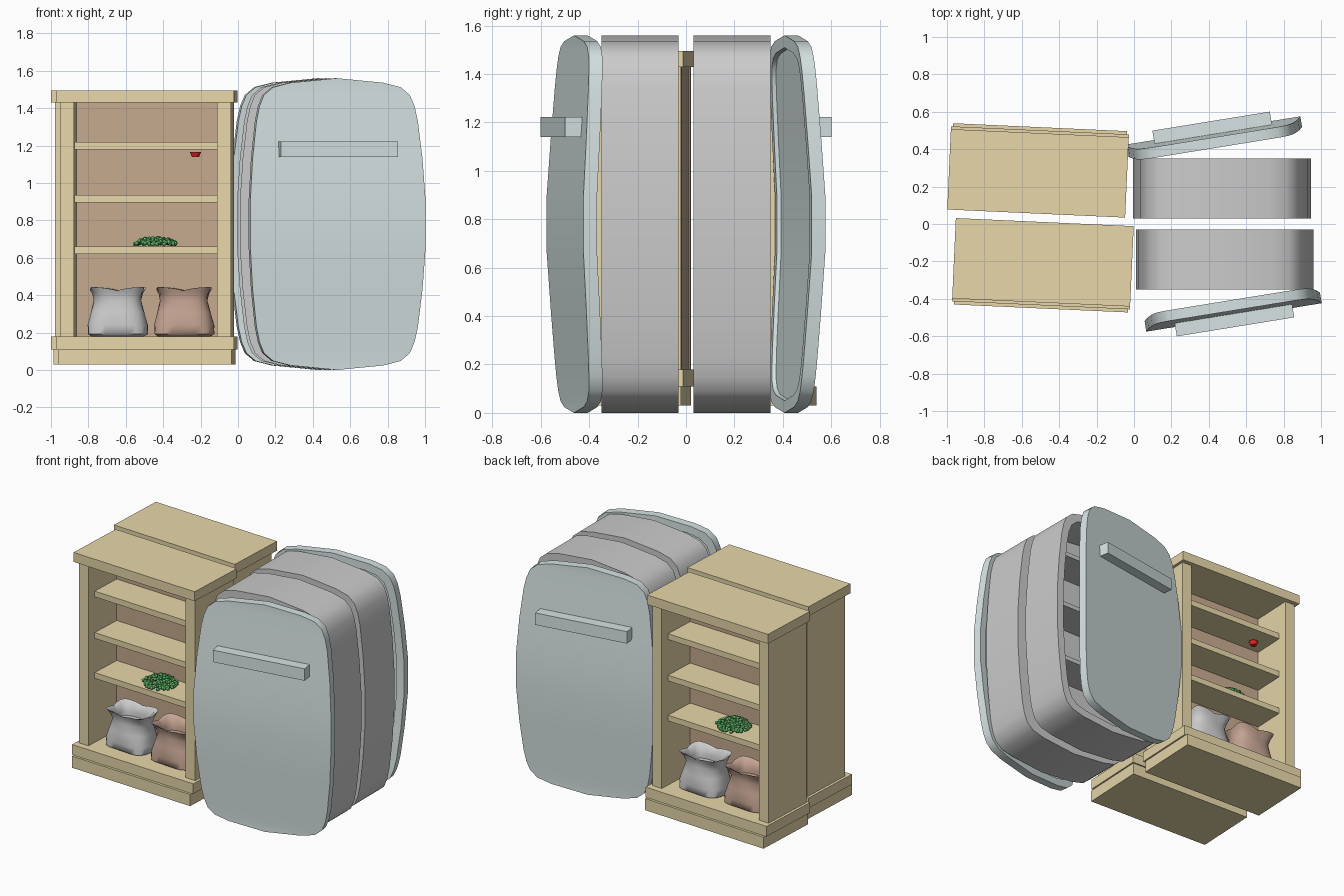
import bpy, bmesh, math, random
from mathutils import Matrix, Vector

if "Cube" in bpy.data.objects:
    bpy.data.objects.remove(bpy.data.objects["Cube"])


def material(name, rgb):
    m = bpy.data.materials.new(name)
    m.diffuse_color = (*rgb, 1)
    m.use_nodes = True
    m.node_tree.nodes["Principled BSDF"].inputs["Base Color"].default_value = m.diffuse_color
    return m


WOOD = material("wood", (0.80, 0.68, 0.40))
BACK = material("dark_wood", (0.56, 0.40, 0.27))
DOOR = material("pale_blue", (0.68, 0.77, 0.77))
BROWN = material("brown_paper", (0.56, 0.37, 0.29))
GREEN = material("green", (0.10, 0.42, 0.12))
RED = material("red", (0.8, 0.02, 0.02))


def finish(name, bm, M, mat=None, smooth=None):
    bmesh.ops.recalc_face_normals(bm, faces=bm.faces)
    me = bpy.data.meshes.new(name)
    bm.to_mesh(me)
    bm.free()
    ob = bpy.data.objects.new(name, me)
    bpy.context.collection.objects.link(ob)
    ob.matrix_world = M
    if mat:
        me.materials.append(mat)
    if smooth:
        bpy.ops.object.select_all(action='DESELECT')
        ob.select_set(True)
        bpy.context.view_layer.objects.active = ob
        bpy.ops.object.shade_smooth_by_angle(angle=math.radians(smooth))
    return ob


def box(name, M, x, y, z, mat=None):
    """Box from (min, max) pairs."""
    bm = bmesh.new()
    bmesh.ops.create_cube(bm, size=1)
    for v in bm.verts:
        v.co = Vector([(a + b) / 2 + c * (b - a) for (a, b), c in zip((x, y, z), v.co)])
    return finish(name, bm, M, mat)


def loft(name, M, rings, mat=None, smooth=35):
    """Skin a list of closed rings; ends are filled with cross strips."""
    bm = bmesh.new()
    rows = [[bm.verts.new(p) for p in r] for r in rings]
    n = len(rows[0])
    for a, b in zip(rows, rows[1:]):
        for i in range(n):
            j = (i + 1) % n
            bm.faces.new((a[i], a[j], b[j], b[i]))
    for r in (rows[0], rows[-1]):
        for i in range(n // 2):
            ids = dict.fromkeys((i, i + 1, n - i - 1, (n - i) % n))
            bm.faces.new([r[k] for k in ids])
    return finish(name, bm, M, mat, smooth)


# Barrel outline shared by fridge body and door
quarter = [(0.25, 0.756), (0.345, 0.732), (0.395, 0.69), (0.42, 0.63),
           (0.437, 0.55), (0.46, 0.35), (0.475, 0.12)]
right = [(x, -z) for x, z in quarter] + quarter[::-1]
outline = [(0, -0.78)] + right + [(0, 0.78)] + [(-x, z) for x, z in right[::-1]]


def ring(y, sx=1.0, sz=1.0, bow=0.0):
    pts = []
    for x, z in outline:
        x, z = x * sx, z * sz
        t = min(max((abs(z) - 0.12) / 0.6, 0), 1)
        pts.append((x, y + bow * t, z + 0.78))
    return pts


def sack(name, M, cx, cy, z0, mat):
    # (height, half width, half depth, squareness, corner lift)
    levels = [(0.0, 0.14, 0.09, 3, 0), (0.012, 0.158, 0.11, 4, 0), (0.06, 0.158, 0.115, 3.5, 0),
              (0.13, 0.14, 0.105, 3, 0), (0.19, 0.126, 0.09, 3, 0), (0.225, 0.132, 0.095, 5, 0.008),
              (0.245, 0.146, 0.105, 7, 0.018), (0.235, 0.125, 0.088, 5, 0.015),
              (0.20, 0.112, 0.077, 3, 0), (0.17, 0.11, 0.075, 3, 0)]
    rings, n = [], 32
    for k, (h, hx, hy, e, lift) in enumerate(levels):
        r = []
        for i in range(n):
            a = 2 * math.pi * i / n
            c, s = math.cos(a), math.sin(a)
            f = (abs(c) ** e + abs(s) ** e) ** (-1 / e)
            f *= 1 + 0.025 * math.sin(5 * a + k) * (0 < k < 7)
            r.append((cx + hx * f * c, cy + hy * f * s, z0 + h + lift * abs(math.sin(2 * a))))
        rings.append(r)
    loft(name, M, rings, mat, 60)


def peas(name, M, cx, cy, z0):
    random.seed(4)
    bm = bmesh.new()
    for _ in range(190):
        a, r = random.uniform(0, 2 * math.pi), math.sqrt(random.random())
        h = 0.011 + 0.036 * (1 - r * r) ** 0.5 * random.uniform(0.3, 1)
        at = (cx + 0.112 * r * math.cos(a), cy + 0.10 * r * math.sin(a), z0 + h)
        bmesh.ops.create_icosphere(bm, subdivisions=1, radius=0.012,
                                   matrix=Matrix.Translation(at))
    finish(name, bm, M, GREEN, 60)


def bookcase(tag, M):
    # Top and stepped plinth
    box("bookcase_top_" + tag, M, (-0.476, 0.476), (-0.43, 0), (1.43, 1.495), WOOD)
    box("plinth_upper_" + tag, M, (-0.476, 0.476), (-0.445, 0), (0.11, 0.18), WOOD)
    box("plinth_lower_" + tag, M, (-0.465, 0.465), (-0.462, -0.01), (0.03, 0.11), WOOD)
    # Sides, back and shelves
    for s, side in ((-1, "left"), (1, "right")):
        box(f"bookcase_{side}_side_{tag}", M, sorted((s * 0.383, s * 0.457)),
            (-0.40, -0.01), (0.18, 1.43), WOOD)
    box("bookcase_back_" + tag, M, (-0.383, 0.383), (-0.11, -0.015), (0.18, 1.43), BACK)
    for i, z in enumerate((0.62, 0.895, 1.18)):
        box(f"bookcase_shelf_{i}_{tag}", M, (-0.383, 0.383), (-0.335, -0.11), (z, z + 0.04), WOOD)
    # Groceries
    sack("grey_sack_" + tag, M, -0.155, -0.245, 0.18, None)
    sack("brown_sack_" + tag, M, 0.20, -0.245, 0.18, BROWN)
    peas("pea_heap_" + tag, M, 0.045, -0.225, 0.66)
    bm = bmesh.new()
    bmesh.ops.create_cone(bm, cap_ends=True, segments=12, radius1=0.02, radius2=0.03,
                          depth=0.026, matrix=Matrix.Translation((0.26, -0.22, 1.153)))
    finish("red_fruit_" + tag, bm, M, RED, 40)


def fridge(tag, body_m, door_m):
    # Hollow body, open at the front
    loft("fridge_body_" + tag, body_m,
         [ring(0.16), ring(-0.16), ring(-0.16, 0.89, 0.935), ring(0.12, 0.89, 0.935)])
    for i, z in enumerate((0.42, 0.82, 1.2)):
        box(f"fridge_shelf_{i}_{tag}", body_m, (-0.405, 0.405), (-0.13, 0.13), (z, z + 0.03))
    # Bowed door with a shallow inner recess, and its handle
    loft("fridge_door_" + tag, door_m,
         [ring(-0.035, bow=0.037), ring(0.022, bow=0.037),
          ring(0.022, 0.89, 0.935, 0.037), ring(0.005, 0.88, 0.93, 0.037)], DOOR)
    box("door_handle_" + tag, door_m, (-0.318, 0.318), (-0.086, -0.015), (1.14, 1.222), DOOR)


# Each pair is one unit and its half-turn copy about a vertical axis
def half_turn(x, y):
    T = Matrix.Translation((x, y, 0))
    return T @ Matrix.Rotation(math.pi, 4, 'Z') @ T.inverted()


case_m = Matrix.Translation((-0.477, 0.01, 0)) @ Matrix.Rotation(math.radians(-2.6), 4, 'Z')
body_m = Matrix.Translation((0.485, -0.19, 0))
door_m = Matrix.Translation((0.529, -0.465, 0)) @ Matrix.Rotation(math.radians(9.2), 4, 'Z')
for tag, hc, hf in (("front", Matrix(), Matrix()),
                    ("rear", half_turn(-0.5, 0.033), half_turn(0.4775, 0))):
    bookcase(tag, hc @ case_m)
    fridge(tag, hf @ body_m, hf @ door_m)
